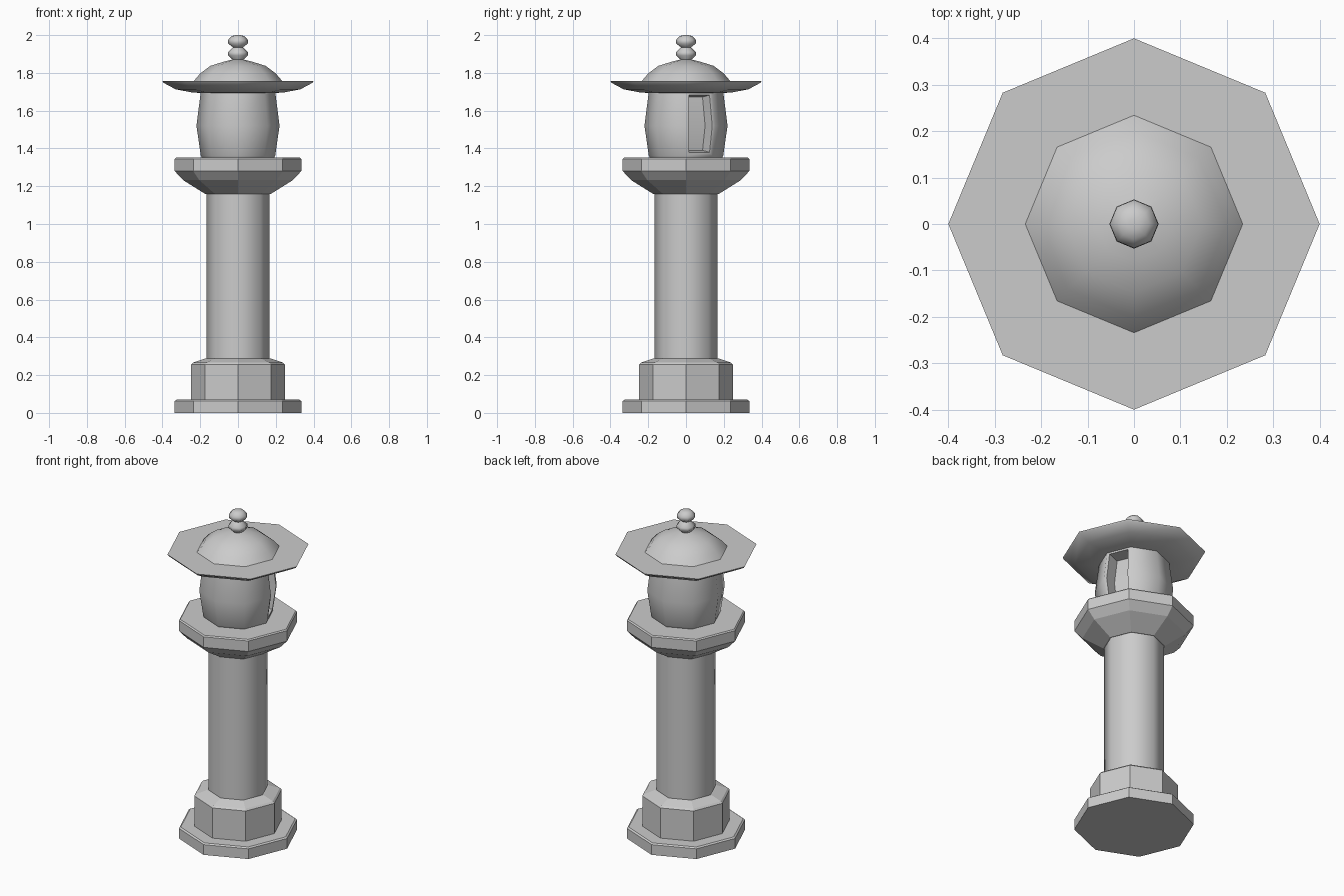
import bpy, bmesh, math
from mathutils import Vector

if "Cube" in bpy.data.objects:
    bpy.data.objects.remove(bpy.data.objects["Cube"])

SIDES = 8


def finish(bm, name, smooth):
    bmesh.ops.recalc_face_normals(bm, faces=bm.faces)
    mesh = bpy.data.meshes.new(name)
    bm.to_mesh(mesh)
    bm.free()
    if smooth:
        mesh.shade_smooth()
        mesh.set_sharp_from_angle(angle=math.radians(smooth))
    obj = bpy.data.objects.new(name, mesh)
    bpy.context.collection.objects.link(obj)
    return obj


def lathe(profile):
    """Eight-sided solid from (radius, z) points, bottom to top, capped."""
    bm = bmesh.new()
    rings = []
    for r, z in profile:
        rings.append([bm.verts.new((r * math.cos(a), r * math.sin(a), z))
                      for a in (math.tau * i / SIDES for i in range(SIDES))])
    for lo, hi in zip(rings, rings[1:]):
        for i in range(SIDES):
            j = (i + 1) % SIDES
            bm.faces.new((lo[i], lo[j], hi[j], hi[i]))
    bm.faces.new(rings[0][::-1])
    bm.faces.new(rings[-1])
    bm.normal_update()
    return bm


# Stepped base
finish(lathe([(0.335, 0), (0.335, 0.063), (0.325, 0.07), (0.24, 0.07)]), "base_slab", 0)
finish(lathe([(0.248, 0.07), (0.248, 0.256), (0.238, 0.266), (0.175, 0.287)]), "base_block", 0)

# Column
finish(lathe([(0.168, 0.28), (0.168, 1.165)]), "column", 50)

# Platform under the light chamber
finish(lathe([(0.175, 1.16), (0.29, 1.232), (0.335, 1.28), (0.335, 1.345),
              (0.328, 1.352), (0.2, 1.352)]), "platform", 0)

# Light chamber with a recessed window in one side
bm = lathe([(0.19, 1.35), (0.197, 1.362), (0.22, 1.52), (0.197, 1.70)])
direction = Vector((math.cos(math.pi / 8), math.sin(math.pi / 8), 0))
window = [f for f in bm.faces if f.normal.dot(direction) > 0.96
          and f.calc_center_median().z > 1.4]
bmesh.ops.inset_region(bm, faces=window, thickness=0.018, use_even_offset=True)
bmesh.ops.inset_region(bm, faces=window, thickness=0.01, use_even_offset=True)
pane = {v for f in window for v in f.verts}
for v in pane:
    v.co -= direction * 0.075
finish(bm, "light_chamber", 50)

# Roof: wide brim and domed cap
finish(lathe([(0.18, 1.693), (0.24, 1.696), (0.33, 1.713), (0.395, 1.748), (0.4, 1.757),
              (0.22, 1.757)]), "roof_brim", 50)
finish(lathe([(0.236, 1.755), (0.2, 1.797), (0.147, 1.837), (0.08, 1.858),
              (0.02, 1.873)]), "roof_cap", 50)

# Two-ball finial
finish(lathe([(0.028, 1.86), (0.03, 1.872), (0.053, 1.892), (0.053, 1.91), (0.026, 1.935),
              (0.052, 1.955), (0.052, 1.975), (0.033, 1.995), (0.012, 2.0)]), "finial", 60)
